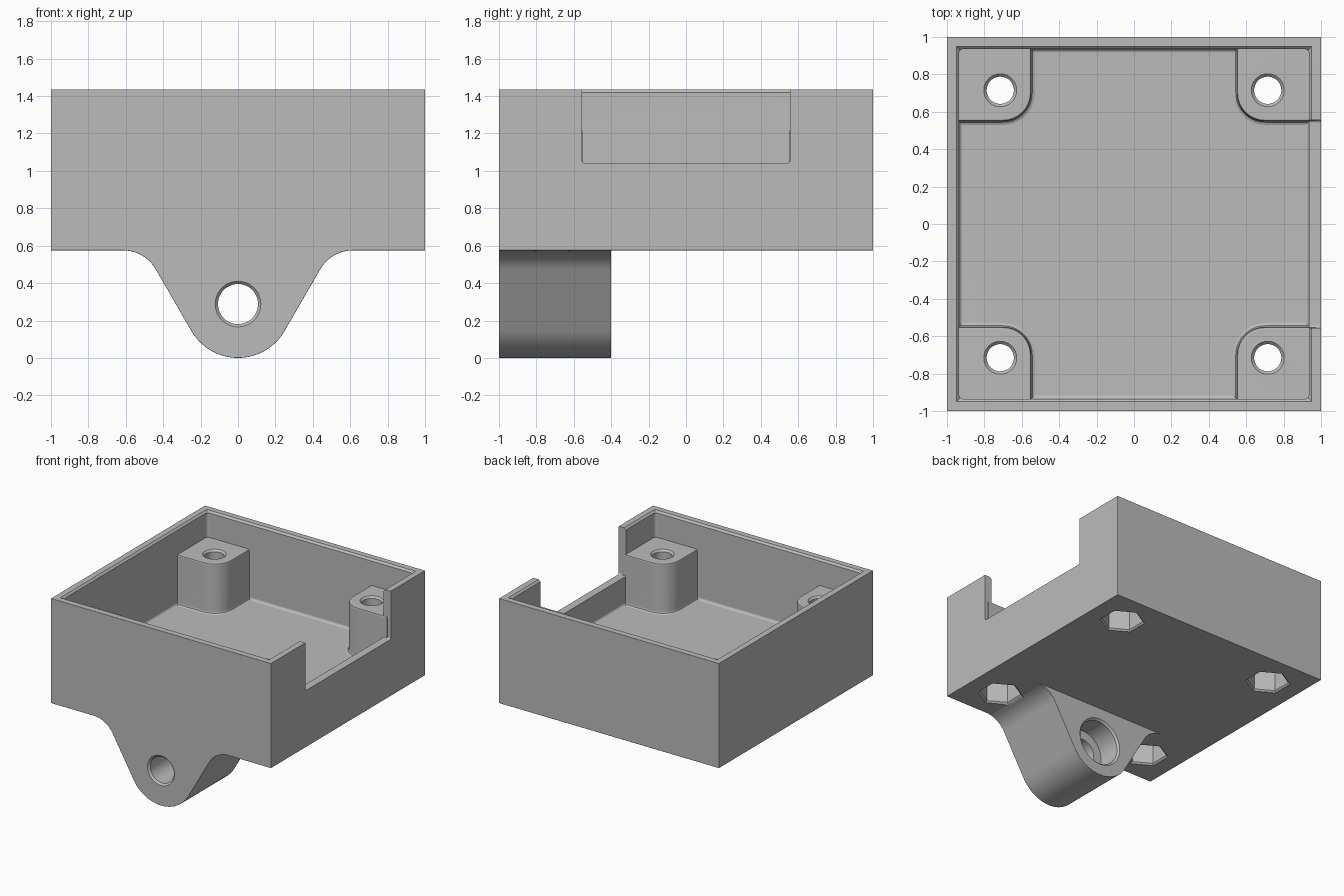
import bpy, bmesh, math
from mathutils import Matrix, Vector

old = bpy.data.objects.get("Cube")
if old:
    bpy.data.objects.remove(old, do_unlink=True)

# One plain grey for everything
grey = bpy.data.materials.new("plain grey")
grey.use_nodes = True
COLOUR = (0.5, 0.5, 0.5, 1)
grey.diffuse_color = COLOUR
grey.node_tree.nodes["Principled BSDF"].inputs["Base Color"].default_value = COLOUR

OUT, IN = 1.0, 0.935              # outer and inner half width
BASE, FLOOR, POST_TOP, RIM = 0.575, 0.81, 1.22, 1.435
LUG_BACK, LUG_R = -0.4, 0.288
SCREW = 0.715                     # screw hole offset
ROUND = 0.015                     # edge rounding


def to_object(name, bm):
    bmesh.ops.recalc_face_normals(bm, faces=bm.faces)
    mesh = bpy.data.meshes.new(name)
    bm.to_mesh(mesh)
    bm.free()
    mesh.materials.append(grey)
    obj = bpy.data.objects.new(name, mesh)
    bpy.context.collection.objects.link(obj)
    return obj


def loft(name, rings, matrix=Matrix()):
    """Closed solid through equal-length rings of points."""
    bm = bmesh.new()
    loops = [[bm.verts.new(matrix @ Vector(p)) for p in ring] for ring in rings]
    n = len(loops[0])
    for a, b in zip(loops, loops[1:]):
        for i in range(n):
            j = (i + 1) % n
            bm.faces.new((a[i], a[j], b[j], b[i]))
    bm.faces.new(loops[0])
    bm.faces.new(loops[-1])
    return to_object(name, bm)


def turned(name, sections, sides, matrix=Matrix(), start=0.0):
    """Solid of regular polygons given as (radius, height)."""
    angles = [start + math.tau * i / sides for i in range(sides)]
    return loft(name, [[(r * math.cos(a), r * math.sin(a), h) for a in angles]
                       for r, h in sections], matrix)


def box(name, low, high, bevel):
    bm = bmesh.new()
    bmesh.ops.create_cube(bm, size=1)
    for v in bm.verts:
        v.co = [l + (c + 0.5) * (h - l) for c, l, h in zip(v.co, low, high)]
    bmesh.ops.bevel(bm, geom=bm.edges[:], offset=bevel, segments=3,
                    profile=0.5, affect='EDGES')
    return to_object(name, bm)


def cut(target, cutter):
    cutter.hide_render = True
    mod = target.modifiers.new("cut", 'BOOLEAN')
    mod.operation, mod.solver, mod.object = 'DIFFERENCE', 'EXACT', cutter
    with bpy.context.temp_override(object=target, active_object=target):
        bpy.ops.object.modifier_apply(modifier=mod.name)


def arc(cx, cz, r, a0, a1, n):
    return [(cx + r * math.cos(math.radians(a0 + (a1 - a0) * i / n)),
             cz + r * math.sin(math.radians(a0 + (a1 - a0) * i / n)))
            for i in range(n + 1)]


# Half outline of the lug: round tip, 60 degree flank, fillet into the base
FILLET = 0.2
tip = arc(0, LUG_R, LUG_R, -90, -30, 12)
tx, tz = tip[-1]
corner_x = tx + (BASE - tz) / math.tan(math.radians(60))
fillet_x = corner_x + FILLET * math.tan(math.radians(30))
half = tip + arc(fillet_x, BASE - FILLET, FILLET, 150, 90, 10)
lug = [(-x, z) for x, z in reversed(half[1:])] + half
box_low, box_high = [(OUT, BASE), (OUT, RIM)], [(-OUT, RIM), (-OUT, BASE)]

# Housing body: front profile with lug, then the box carried to the back
bm = bmesh.new()
outline = lug + box_low + box_high
front = [bm.verts.new((x, -OUT, z)) for x, z in outline]
mid = [bm.verts.new((x, LUG_BACK, z)) for x, z in outline]
k = len(lug)
rear_ids = [0] + list(range(k - 1, len(outline)))
rear = {i: bm.verts.new((outline[i][0], OUT, outline[i][1])) for i in rear_ids}
bm.faces.new(front)
bm.faces.new(mid[:k])
bm.faces.new([rear[i] for i in rear_ids])
for i in range(len(outline)):
    j = (i + 1) % len(outline)
    bm.faces.new((front[i], front[j], mid[j], mid[i]))
for i, j in zip(rear_ids, rear_ids[1:] + rear_ids[:1]):
    bm.faces.new((mid[i], mid[j], rear[j], rear[i]))
bmesh.ops.recalc_face_normals(bm, faces=bm.faces)
bmesh.ops.dissolve_limit(bm, angle_limit=0.01, verts=bm.verts[:], edges=bm.edges[:])


def rounded_edge(e):
    if e.calc_face_angle(0) < 0.6 or not e.is_convex:
        return False
    on_lug_back = all(abs(v.co.y - LUG_BACK) < 0.001 for v in e.verts)
    return not (on_lug_back and max(v.co.z for v in e.verts) > 0.52)


bmesh.ops.bevel(bm, geom=[e for e in bm.edges if rounded_edge(e)], offset=ROUND,
                segments=3, profile=0.5, affect='EDGES', clamp_overlap=True)
body = to_object("housing_body", bm)

# Cavity, softened inner rim and side opening
cutters = [
    box("cavity_cutter", (-IN, -IN, FLOOR), (IN, IN, 1.7), 0.02),
    turned("rim_cutter", [((IN + d) * math.sqrt(2), RIM - ROUND + d)
                          for d in (-0.01, 0.03)], 4, start=math.pi / 4),
    box("opening_cutter", (0.8, -0.555, 1.04), (1.2, 0.555, 1.7), ROUND),
]

# Stepped pivot hole through the lug
pivot = Matrix.Translation((0, 0, LUG_R)) @ Matrix.Rotation(math.pi / 2, 4, 'X')
cutters.append(turned("pivot_cutter", [(0.215, 0.38), (0.18, 0.415), (0.18, 0.6),
                                       (0.107, 0.6), (0.107, 0.985), (0.137, 1.015)],
                      48, pivot))


def post_ring(sx, sy, grow, z):
    inner, far = 0.55 - grow, 0.97
    pts = [(far, far), (inner, far)]
    pts += arc(0.7, 0.7, 0.15 + grow, 180, 270, 10) + [(far, inner)]
    return [(sx * x, sy * y, z) for x, y in pts]


# Corner posts with screw holes above and nut pockets below
POST = [(0.02, 0.79), (0.02, FLOOR), (0.006, 0.816), (0, 0.83),
        (0, 1.205), (-0.004, 1.216), (-ROUND, POST_TOP)]
parts = [body]
for sx, x_name in ((1, "left"), (-1, "right")):
    for sy, y_name in ((-1, "front"), (1, "back")):
        post = loft(f"{y_name}_{x_name}_post",
                    [post_ring(sx, sy, g, z) for g, z in POST])
        place = Matrix.Translation((sx * SCREW, sy * SCREW, 0))
        screw = turned("screw_cutter", [(0.073, 0.7), (0.073, POST_TOP - ROUND),
                                        (0.103, POST_TOP + ROUND)], 32, place)
        nut = turned("nut_cutter", [(0.19, 0.555), (0.157, 0.588), (0.157, 0.775)],
                     6, place, math.pi / 2)
        cut(post, screw)
        cutters += [nut, screw]
        parts.append(post)

for cutter in cutters:
    cut(body, cutter)
for cutter in cutters:
    bpy.data.objects.remove(cutter, do_unlink=True)

# Smooth curves, crisp edges
for obj in parts:
    bpy.ops.object.select_all(action='DESELECT')
    obj.select_set(True)
    bpy.context.view_layer.objects.active = obj
    bpy.ops.object.shade_smooth_by_angle(angle=math.radians(35))
    weighted = obj.modifiers.new("even shading", 'WEIGHTED_NORMAL')
    weighted.keep_sharp = True
